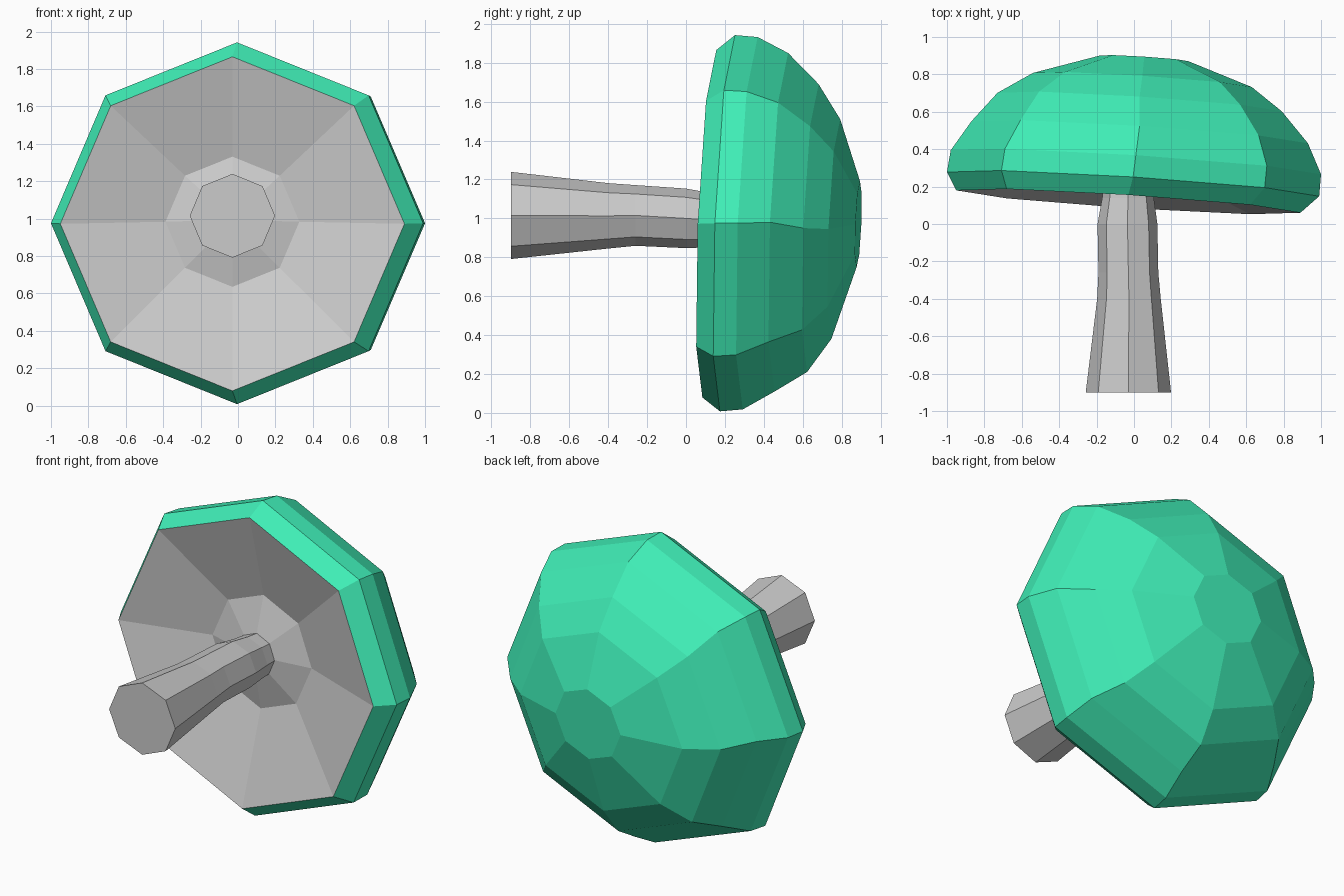
import bpy, bmesh
from math import cos, sin, tau

if "Cube" in bpy.data.objects:
    bpy.data.objects.remove(bpy.data.objects["Cube"])

SIDES = 8


def loft(name, rings, tilt=(0, 0), front=False, back=False, color=None):
    """Skin octagonal rings (y, centre x, centre z, radius x, radius z) along y."""
    bm = bmesh.new()
    loops = []
    for y, cx, cz, rx, rz in rings:
        loop = []
        for i in range(SIDES):
            dx, dz = rx * cos(tau * i / SIDES), rz * sin(tau * i / SIDES)
            loop.append(bm.verts.new((cx + dx, y + tilt[0] * dx + tilt[1] * dz, cz + dz)))
        loops.append(loop)
    for a, b in zip(loops, loops[1:]):
        for i in range(SIDES):
            j = (i + 1) % SIDES
            bm.faces.new((a[i], b[i], b[j], a[j]))
    if front:
        bm.faces.new(loops[0])
    if back:
        bm.faces.new(loops[-1][::-1])
    mesh = bpy.data.meshes.new(name)
    bm.to_mesh(mesh)
    bm.free()
    obj = bpy.data.objects.new(name, mesh)
    bpy.context.collection.objects.link(obj)
    if color:
        mat = bpy.data.materials.new(name + "_green")
        mat.diffuse_color = color
        mat.use_nodes = True
        mat.node_tree.nodes["Principled BSDF"].inputs["Base Color"].default_value = mat.diffuse_color
        mesh.materials.append(mat)
    return obj


TILT = (-0.065, 0.04)
rim = (0.12, -0.03, 0.972, 0.92, 0.893)

# domed cap, tilted slightly against the stem
loft("cap", [
    rim,
    (0.213, -0.005, 0.975, 0.995, 0.967),
    (0.33, 0.01, 0.975, 0.99, 0.957),
    (0.49, 0.03, 0.98, 0.90, 0.87),
    (0.652, 0.03, 0.95, 0.76, 0.74),
    (0.77, 0.045, 0.945, 0.585, 0.565),
    (0.886, 0.055, 0.97, 0.235, 0.22),
], TILT, back=True, color=(0.05, 0.85, 0.47, 1))

# recessed underside of the cap, from the stem out to the rim
loft("cap_underside", [
    (0.22, -0.03, 0.99, 0.12, 0.12),
    (0.28, -0.03, 0.983, 0.358, 0.348),
    rim,
], TILT)

# flared stem
loft("stem", [
    (-0.90, -0.03, 1.015, 0.228, 0.224),
    (-0.40, -0.027, 1.013, 0.17, 0.168),
    (-0.26, -0.03, 1.015, 0.16, 0.156),
    (0.0, -0.035, 1.0, 0.16, 0.153),
    (0.14, -0.032, 0.99, 0.138, 0.138),
    (0.25, -0.03, 0.985, 0.13, 0.13),
], front=True, back=True)
